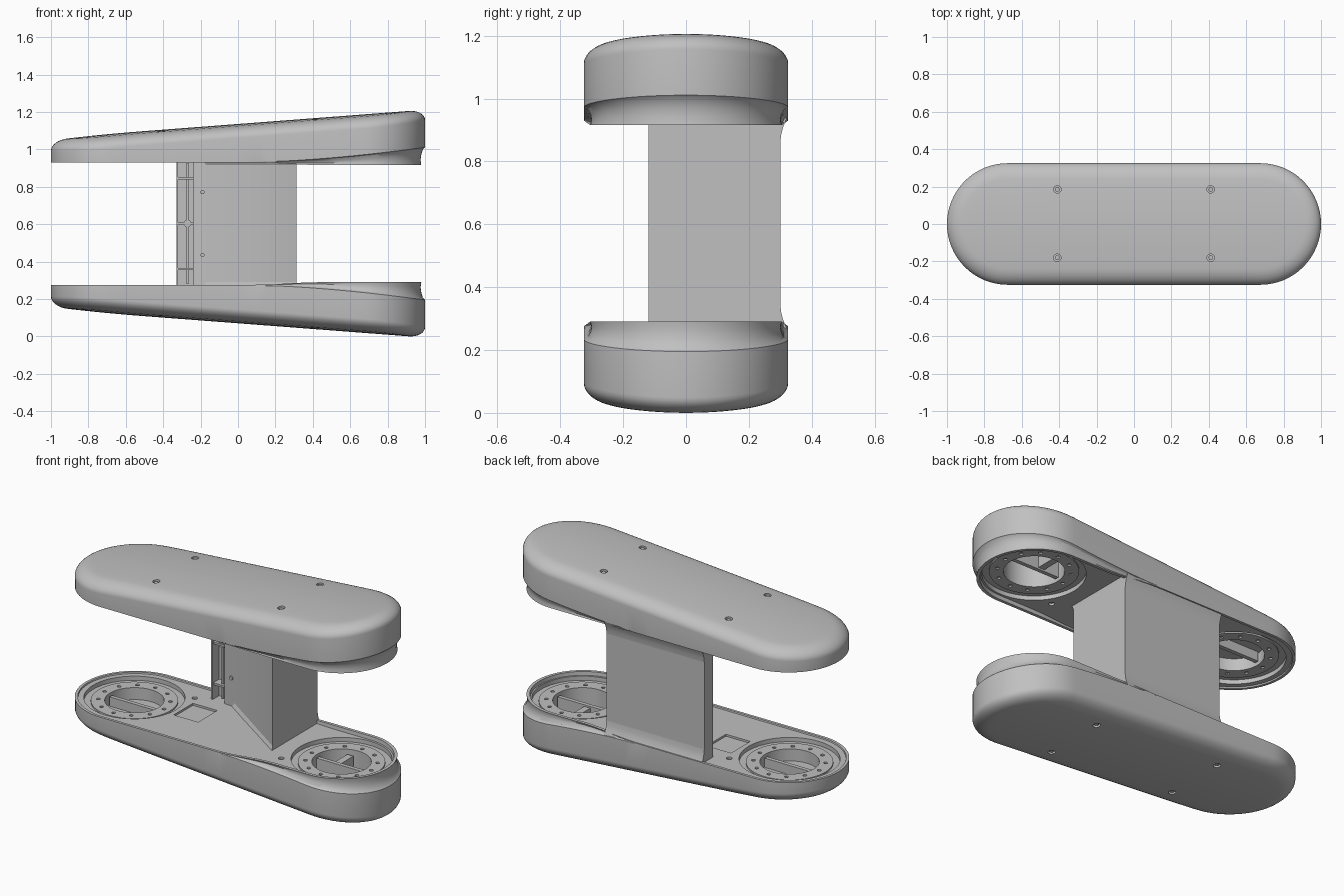
import bpy, bmesh, math
from mathutils import Matrix, Vector

cube = bpy.data.objects.get("Cube")
if cube:
    bpy.data.objects.remove(cube, do_unlink=True)

GREY = (0.53, 0.53, 0.53, 1)
mat = bpy.data.materials.new("plain grey")
mat.use_nodes = True
mat.diffuse_color = GREY
mat.node_tree.nodes["Principled BSDF"].inputs["Base Color"].default_value = GREY

MID = 0.603      # height of the mirror plane between the pods
END = 0.675      # centre of each rounded end
HALF = 0.325     # half width of a pod
DECK = 0.268     # height of the pod's inner deck


def add_object(name, bm):
    bmesh.ops.recalc_face_normals(bm, faces=bm.faces)
    mesh = bpy.data.meshes.new(name)
    bm.to_mesh(mesh)
    bm.free()
    mesh.materials.append(mat)
    obj = bpy.data.objects.new(name, mesh)
    bpy.context.scene.collection.objects.link(obj)
    return obj


def loft(name, loops, closed=False):
    """Skin a list of equal loops; cap the ends, or join last to first."""
    bm = bmesh.new()
    rows = [[bm.verts.new(p) for p in loop] for loop in loops]
    pairs = list(zip(rows, rows[1:])) + ([(rows[-1], rows[0])] if closed else [])
    for a, b in pairs:
        for i in range(len(a)):
            j = (i + 1) % len(a)
            bm.faces.new((a[i], a[j], b[j], b[i]))
    if not closed:
        bm.faces.new(rows[0])
        bm.faces.new(rows[-1])
    return add_object(name, bm)


def circle(x, y, z, r, n=48):
    return [(x + r * math.cos(2 * math.pi * i / n),
             y + r * math.sin(2 * math.pi * i / n), z) for i in range(n)]


def add_cylinder(bm, x, y, z0, z1, r, n=48):
    m = Matrix.Translation((x, y, (z0 + z1) / 2))
    bmesh.ops.create_cone(bm, cap_ends=True, segments=n, radius1=r, radius2=r,
                          depth=z1 - z0, matrix=m)


def add_box(bm, lo, hi):
    lo, hi = Vector(lo), Vector(hi)
    m = Matrix.Translation((lo + hi) / 2) @ Matrix.Diagonal((*(hi - lo), 1))
    bmesh.ops.create_cube(bm, size=1, matrix=m)


def prism(name, outline, z0, z1):
    return loft(name, [[(x, y, z) for x, y in outline] for z in (z0, z1)])


def finish(obj, cutters=(), mirror=False):
    """Bake the cuts, add the mirrored upper copy and shade."""
    for c in cutters:
        mod = obj.modifiers.new("cut", "BOOLEAN")
        mod.operation = "DIFFERENCE"
        mod.solver = "EXACT"
        mod.object = c
        c.hide_render = True
    deps = bpy.context.evaluated_depsgraph_get()
    bm = bmesh.new()
    bm.from_mesh(obj.evaluated_get(deps).to_mesh())
    obj.modifiers.clear()
    if mirror:
        copy = bmesh.ops.duplicate(bm, geom=bm.verts[:] + bm.edges[:] + bm.faces[:])["geom"]
        for g in copy:
            if isinstance(g, bmesh.types.BMVert):
                g.co.z = 2 * MID - g.co.z
        bmesh.ops.reverse_faces(bm, faces=[g for g in copy if isinstance(g, bmesh.types.BMFace)])
    bm.to_mesh(obj.data)
    bm.free()
    bpy.ops.object.select_all(action="DESELECT")
    obj.select_set(True)
    bpy.context.view_layer.objects.active = obj
    bpy.ops.object.shade_smooth_by_angle(angle=math.radians(32))
    for c in cutters:
        bpy.data.objects.remove(c, do_unlink=True)


# Pod shell: stacked stadium outlines, each with an inset and a height rule
def stadium(inset, height, arc=32, straight=24):
    pts = []
    for side, start in ((1, -90), (-1, 90)):
        for i in range(arc + 1):
            a = math.radians(start + 180 * i / arc)
            pts.append((side * END, math.cos(a), math.sin(a)))
        for i in range(1, straight):
            pts.append((side * END * (1 - 2 * i / straight), 0, side))
    loop = []
    for cx, nx, ny in pts:
        x = cx + HALF * nx
        r = HALF - inset(x)
        x, y = cx + r * nx, r * ny
        loop.append((x, y, height(x, y)))
    return loop


def belly(x, y):
    return 0.07 - 0.076 * x + 0.05 * max(-0.5 - x, 0) ** 2 + 0.012 * (y / 0.25) ** 2


def ramp(x):
    t = min(max((x - 0.08) / 0.37, 0), 1)
    return t * t * (3 - 2 * t)


def seam(x):
    return 0.271 - 0.076 * (max(x - 0.15, 0) / 0.85) ** 1.5


def lip(x):
    return 0.276 + 0.014 * ramp(x)


loops = [stadium(lambda x: inset, belly) for inset in (0.3, 0.24, 0.18, 0.125)]
for i in range(9):
    a = math.pi / 2 * i / 8
    inset, lift = 0.085 * (1 - math.sin(a)), 0.055 * (1 - math.cos(a))
    loops.append(stadium(lambda x: inset, lambda x, y: belly(x, y) + lift))
for depth, rise in ((0, 0), (0.012, 0.12), (0.02, 0.4), (0.024, 0.7), (0.02, 1)):
    loops.append(stadium(lambda x: depth * ramp(x),
                         lambda x, y: seam(x) + rise * (lip(x) - seam(x))))
loops.append(stadium(lambda x: 0.016 + 0.022 * ramp(x), lambda x, y: lip(x)))
loops.append(stadium(lambda x: 0.018 + 0.022 * ramp(x), lambda x, y: DECK))
pods = loft("pods", loops)

# Cups at both ends, screw holes in belly and deck, pocket in the deck
bm = bmesh.new()
for s in (-1, 1):
    add_cylinder(bm, s * 0.68, 0, 0.243, 0.4, 0.272, 64)
    for y in (0.185, -0.18):
        z = belly(s * 0.41, y)
        add_cylinder(bm, s * 0.41, y, z - 0.05, z + 0.02, 0.02, 20)
    add_cylinder(bm, s * 0.41, -s * 0.18, 0.255, 0.3, 0.016, 16)
add_box(bm, (-0.38, -0.06, 0.256), (-0.22, 0.12, 0.3))
cups = add_object("cup_cutter", bm)
bm = bmesh.new()
add_cylinder(bm, -0.68, 0, 0.18, 0.4, 0.162)
add_cylinder(bm, 0.68, 0, 0.11, 0.4, 0.162)
wells = add_object("well_cutter", bm)
finish(pods, (cups, wells), mirror=True)

# Screws sunk in the belly
bm = bmesh.new()
for x in (-0.41, 0.41):
    for y in (0.185, -0.18):
        z = belly(x, y)
        add_cylinder(bm, x, y, z + 0.006, z + 0.04, 0.012, 16)
finish(add_object("belly_screws", bm), mirror=True)

# Bearing rings with a circle of bolt holes, and a blade across each well
for side, s in (("right", -1), ("left", 1)):
    x = s * 0.68
    ring = loft(side + "_bearing_ring", [circle(x, 0, z, r, 64) for r, z in
                ((0.235, 0.235), (0.235, 0.252), (0.16, 0.252), (0.16, 0.235))], closed=True)
    bm = bmesh.new()
    for px, py, pz in circle(x, 0, 0, 0.195, 12):
        add_cylinder(bm, px, py, 0.244, 0.3, 0.011, 12)
    finish(ring, (add_object("bolt_cutter", bm),), mirror=True)
    depth = 0.175 if s < 0 else 0.105
    bm = bmesh.new()
    add_box(bm, (x - 0.155, -0.012, depth), (x + 0.155, 0.012, 0.235))
    if s > 0:
        add_box(bm, (x - 0.06, 0.01, depth), (x - 0.02, 0.14, 0.225))
    finish(add_object(side + "_well_blade", bm), mirror=True)

# Strut: wedge section with an open channel on its thin edge
strut = prism("strut", [(0.312, -0.12), (0.312, 0.3), (-0.33, 0.3), (-0.33, 0.22),
                        (-0.32, 0.22), (-0.32, 0.28), (-0.24, 0.28), (-0.24, 0.215),
                        (-0.17, 0.21)], 0.255, 2 * MID - 0.255)
finish(strut)

# Foot flange under the wedge
outer = [(0.314, -0.135), (0.314, 0.3), (-0.19, 0.3), (-0.19, 0.205)]
inner = [(0.312, -0.12), (0.312, 0.299), (-0.17, 0.299), (-0.17, 0.21)]
foot = loft("strut_foot", [[(x, y, 0.26) for x, y in outer],
                           [(x, y, 0.29) for x, y in inner]])
finish(foot, mirror=True)

# Fairing that blends the strut's back into the pod side
curve = [(0.29, 0.265), (0.322, 0.265), (0.315, 0.282), (0.308, 0.3), (0.303, 0.32),
         (0.3, 0.345), (0.29, 0.345)]
fairing = loft("back_fairing", [[(x, y, z) for y, z in curve] for x in (-0.33, 0.312)])
finish(fairing, mirror=True)

# Channel ribs, boss and edge screws
bm = bmesh.new()
for z in (0.36, MID, 2 * MID - 0.36):
    add_box(bm, (-0.325, 0.225, z - 0.006), (-0.238, 0.285, z + 0.006))
add_box(bm, (-0.275, 0.24, 0.28), (-0.265, 0.285, 2 * MID - 0.28))
finish(add_object("channel_ribs", bm))
bm = bmesh.new()
for x, z, r, y in ((-0.27, MID, 0.02, 0.24), (-0.19, 0.435, 0.011, 0.21), (-0.19, 0.771, 0.011, 0.21)):
    m = Matrix.Translation((x, y, z)) @ Matrix.Rotation(math.pi / 2, 4, "X")
    bmesh.ops.create_cone(bm, cap_ends=True, segments=16, radius1=r, radius2=r, depth=0.016, matrix=m)
finish(add_object("channel_screws", bm))
